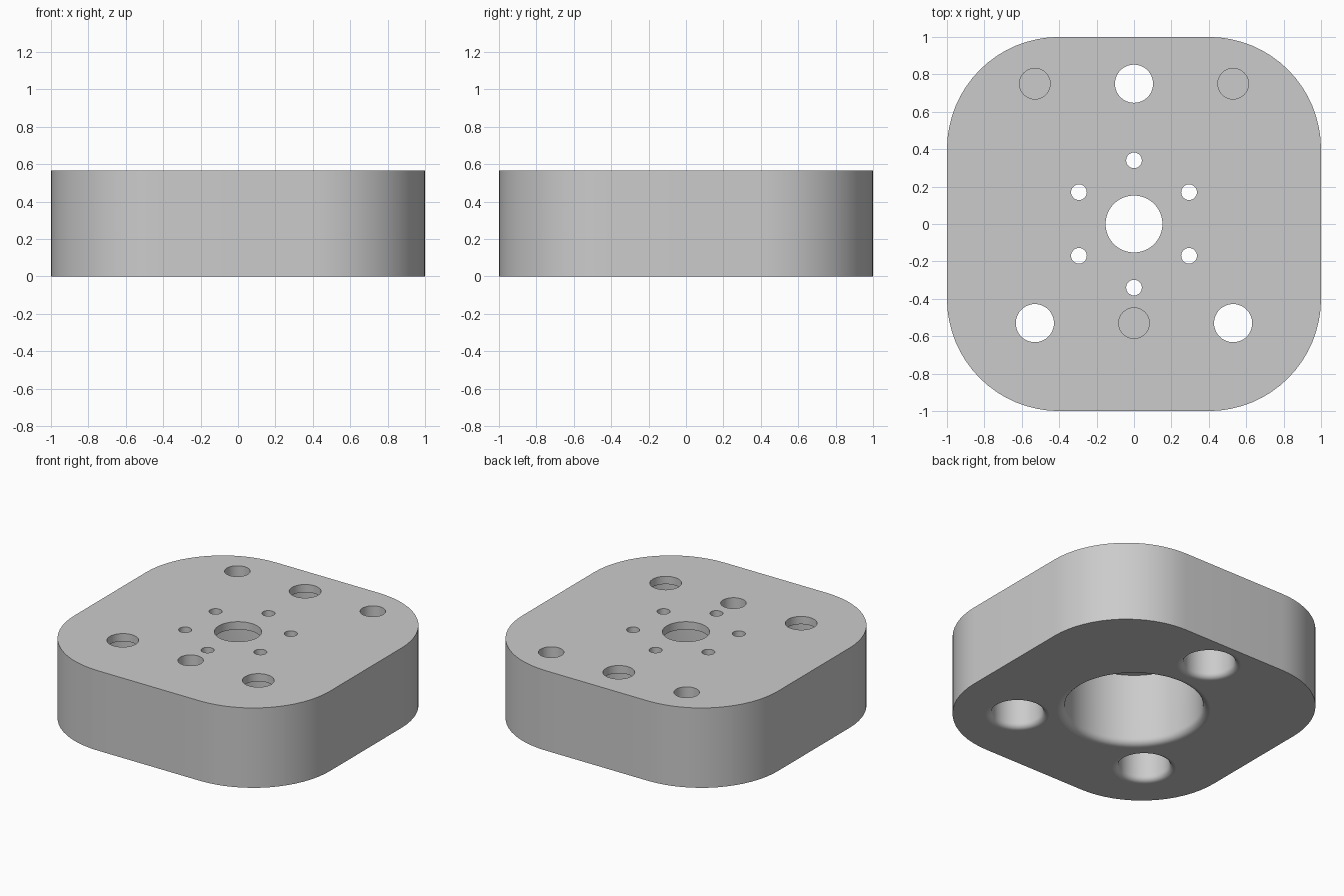
import bpy
import bmesh
from math import sin, cos, pi, radians

HEIGHT = 0.565
CEILING = 0.51      # top of the recesses cut from below
ABOVE, BELOW = HEIGHT + 0.1, -0.1

if "Cube" in bpy.data.objects:
    bpy.data.objects.remove(bpy.data.objects["Cube"])

grey = bpy.data.materials.new("plain grey")
grey.use_nodes = True
grey.diffuse_color = (0.6, 0.6, 0.6, 1)
grey.node_tree.nodes["Principled BSDF"].inputs["Base Color"].default_value = (0.6, 0.6, 0.6, 1)


def make_object(name, bm):
    bmesh.ops.recalc_face_normals(bm, faces=bm.faces)
    mesh = bpy.data.meshes.new(name)
    bm.to_mesh(mesh)
    bm.free()
    mesh.materials.append(grey)
    obj = bpy.data.objects.new(name, mesh)
    bpy.context.collection.objects.link(obj)
    return obj


def lathe(bm, x, y, profile, sides):
    """Add a closed solid of revolution from (radius, z) points."""
    rings = [[bm.verts.new((x + r * cos(2 * pi * i / sides),
                            y + r * sin(2 * pi * i / sides), z))
              for i in range(sides)] for r, z in profile]
    for low, high in zip(rings, rings[1:]):
        for i in range(sides):
            j = (i + 1) % sides
            bm.faces.new((low[i], low[j], high[j], high[i]))
    bm.faces.new(rings[0])
    bm.faces.new(rings[-1])


def stepped(hole, recess, fillet, steps=6):
    """Profile of a narrow hole over a wide recess with a rounded lower rim."""
    rim = [(recess + fillet * (1 - sin(a)), fillet * (1 - cos(a)))
           for a in (pi / 2 * k / steps for k in range(steps + 1))]
    return [(recess + fillet, BELOW)] + rim + [(recess, CEILING), (hole, CEILING), (hole, ABOVE)]


def cut(target, bm):
    cutter = make_object("hole_cutter", bm)
    cutter.hide_render = True
    mod = target.modifiers.new("holes", 'BOOLEAN')
    mod.operation = 'DIFFERENCE'
    mod.solver = 'EXACT'
    mod.object = cutter
    bpy.ops.object.modifier_apply(modifier=mod.name)
    bpy.data.objects.remove(cutter)


# Rounded square block
bm = bmesh.new()
radius, steps = 0.6, 16
outline = []
for corner, (sx, sy) in enumerate([(1, 1), (-1, 1), (-1, -1), (1, -1)]):
    for k in range(steps + 1):
        a = pi / 2 * (corner + k / steps)
        outline.append(bm.verts.new((sx * (1 - radius) + radius * cos(a),
                                     sy * (1 - radius) + radius * sin(a), 0)))
base = bm.faces.new(outline)
top = bmesh.ops.extrude_face_region(bm, geom=[base])["geom"]
bmesh.ops.translate(bm, vec=(0, 0, HEIGHT), verts=[v for v in top if isinstance(v, bmesh.types.BMVert)])
if base.is_valid and len(bm.faces) == len(outline) + 1:
    bm.faces.new(outline)
block = make_object("mounting_block", bm)
bpy.context.view_layer.objects.active = block
block.select_set(True)

# Central bore, three counterbored holes and three blind pin holes
bm = bmesh.new()
lathe(bm, 0, 0, stepped(0.152, 0.442, 0.047), 64)
for x, y in [(0, 0.75), (0.53, -0.53), (-0.53, -0.53)]:
    lathe(bm, x, y, stepped(0.102, 0.165, 0.037), 48)
for x, y in [(0, -0.53), (0.53, 0.75), (-0.53, 0.75)]:
    lathe(bm, x, y, [(0.082, 0.26), (0.082, ABOVE)], 40)
cut(block, bm)

# Ring of six small screw holes through the thin top
bm = bmesh.new()
for i in range(6):
    a = pi / 6 + i * pi / 3
    lathe(bm, 0.34 * cos(a), 0.34 * sin(a), [(0.042, CEILING - 0.1), (0.042, ABOVE)], 28)
cut(block, bm)

# Smooth walls, flat horizontal faces
bpy.ops.object.shade_smooth_by_angle(angle=radians(30))
for face in block.data.polygons:
    if abs(face.normal.z) > 0.999:
        face.use_smooth = False
